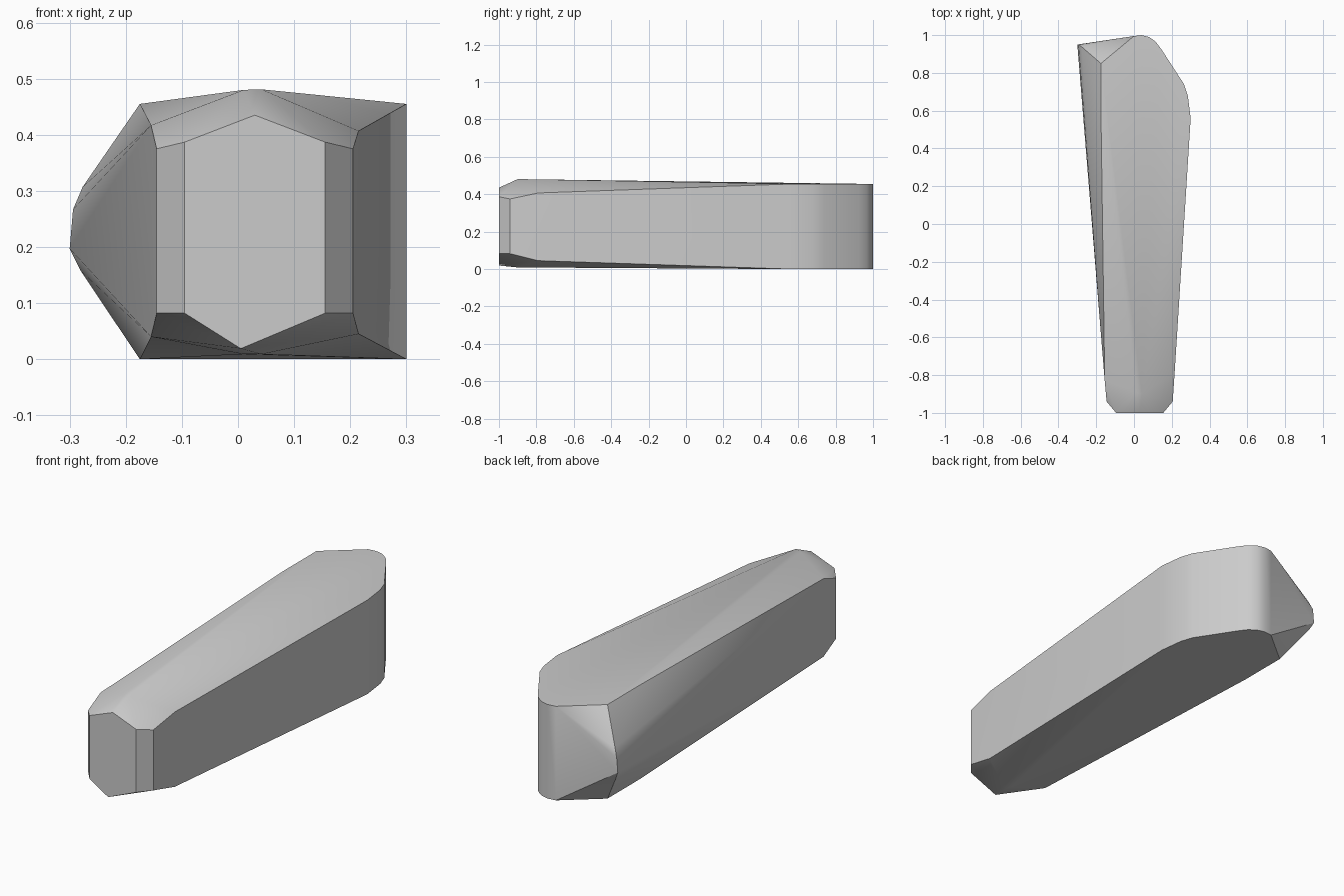
import bpy, bmesh, math

cube = bpy.data.objects.get("Cube")
if cube:
    bpy.data.objects.remove(cube, do_unlink=True)

mat = bpy.data.materials.new("stone_grey")
mat.use_nodes = True
grey = (0.6, 0.6, 0.6, 1)
mat.diffuse_color = grey
mat.node_tree.nodes["Principled BSDF"].inputs["Base Color"].default_value = grey

bm = bmesh.new()


def column(x, y, low, high):
    """Add a vertical pair of hull corners."""
    for z in (low, high):
        bm.verts.new((x, y, z))


# Chamfered narrow front end
column(-0.095, -1, 0.085, 0.39)
column(0.155, -1, 0.085, 0.39)
column(-0.145, -0.94, 0.085, 0.378)
column(0.205, -0.94, 0.085, 0.378)
bm.verts.new((0.03, -1, 0.438))
bm.verts.new((0.005, -1, 0.022))
column(-0.155, -0.83, 0.043, 0.42)
column(0.215, -0.79, 0.048, 0.41)
column(0.042, -0.9, 0.012, 0.484)
column(0.01, -0.89, 0.012, 0.483)

# Broad rounded back end
outline = [(-0.175, 0.6), (-0.175, 0.85), (0, 0.995), (0.04, 1), (0.08, 0.99),
           (0.115, 0.965), (0.145, 0.925), (0.265, 0.74), (0.285, 0.68), (0.3, 0.56)]
for x, y in outline:
    column(x, y, 0.003, 0.458)

# Pointed side ridge
for x, y, z in [(-0.3, 0.95, 0.2), (-0.294, 0.95, 0.27),
                (-0.277, 0.938, 0.31), (-0.28, 0.938, 0.16)]:
    bm.verts.new((x, y, z))

# Wrap the corners in one convex shell
hull = bmesh.ops.convex_hull(bm, input=bm.verts[:])
loose = [v for v in bm.verts if not v.link_faces]
bmesh.ops.delete(bm, geom=loose, context="VERTS")
bmesh.ops.dissolve_limit(bm, angle_limit=math.radians(0.5),
                         verts=bm.verts[:], edges=bm.edges[:])
bmesh.ops.recalc_face_normals(bm, faces=bm.faces[:])
bmesh.ops.translate(bm, verts=bm.verts[:], vec=(0, 0, -min(v.co.z for v in bm.verts)))

mesh = bpy.data.meshes.new("tapered_stone")
bm.to_mesh(mesh)
bm.free()
mesh.materials.append(mat)
stone = bpy.data.objects.new("tapered_stone", mesh)
bpy.context.collection.objects.link(stone)

# Smooth the gentle bends, keep the hard edges
bpy.ops.object.select_all(action="DESELECT")
stone.select_set(True)
bpy.context.view_layer.objects.active = stone
bpy.ops.object.shade_smooth_by_angle(angle=math.radians(30))
